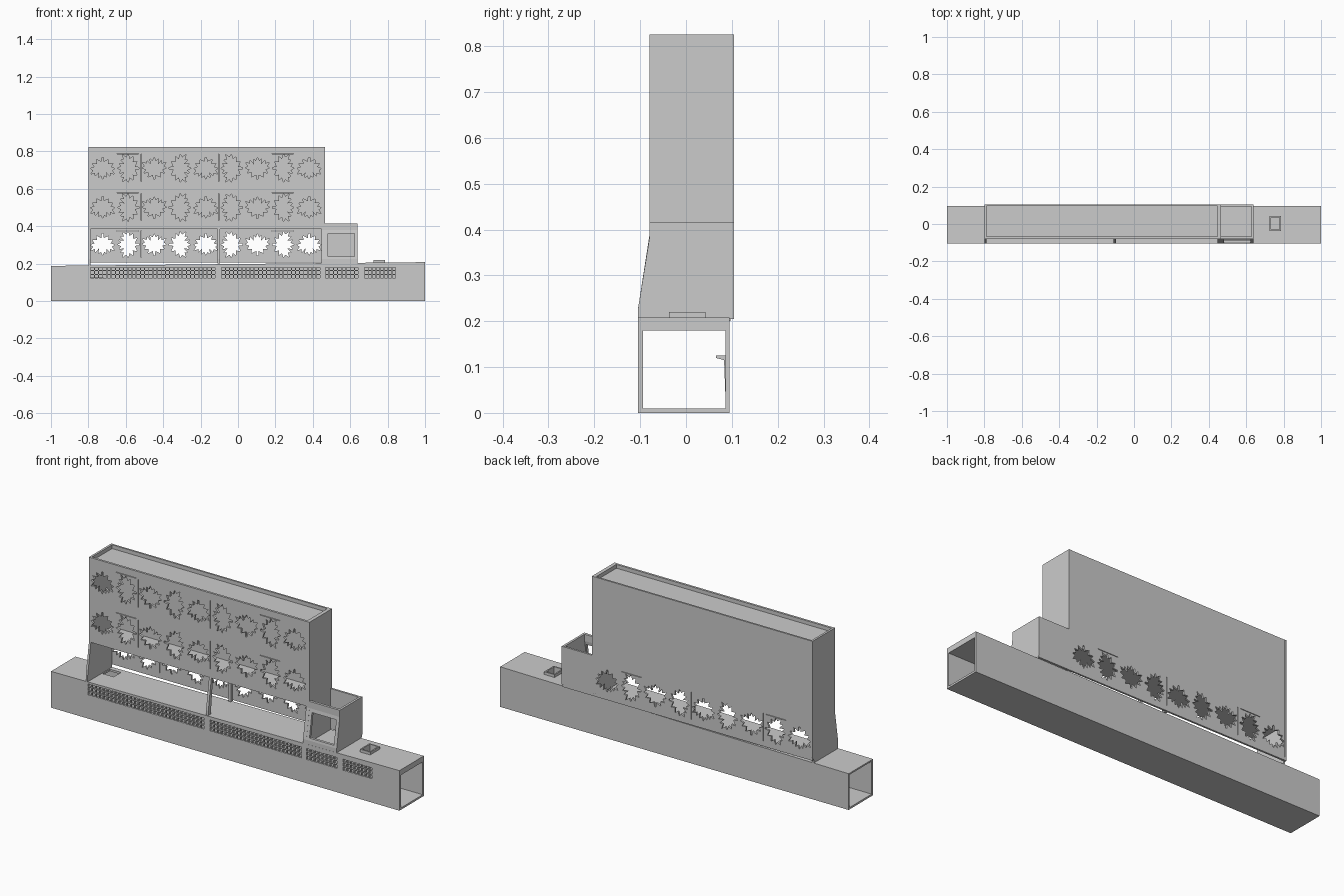
import bpy, bmesh, math

if "Cube" in bpy.data.objects:
    bpy.data.objects.remove(bpy.data.objects["Cube"])


def rect(x0, x1, y0, y1):
    return [(x0, y0), (x1, y0), (x1, y1), (x0, y1)]


def slab(name, outline, holes, lo, hi, plane, bend=None):
    """Flat plate with holes, drawn in a plane and extruded from lo to hi."""
    cu = bpy.data.curves.new(name, 'CURVE')
    cu.dimensions = '2D'
    cu.fill_mode = 'BOTH'
    cu.extrude = (hi - lo) / 2
    for loop in [outline] + holes:
        sp = cu.splines.new('POLY')
        sp.points.add(len(loop) - 1)
        for p, (a, b) in zip(sp.points, loop):
            p.co = (a, b, 0, 1)
        sp.use_cyclic_u = True
    tmp = bpy.data.objects.new(name + "_outline", cu)
    bpy.context.collection.objects.link(tmp)
    dg = bpy.context.evaluated_depsgraph_get()
    me = bpy.data.meshes.new_from_object(tmp.evaluated_get(dg))
    bpy.data.objects.remove(tmp)
    bm = bmesh.new()
    bm.from_mesh(me)
    bmesh.ops.remove_doubles(bm, verts=bm.verts, dist=0.00005)
    mid = (lo + hi) / 2
    for v in bm.verts:
        x, y, z = v.co
        v.co = {'XY': (x, y, mid + z), 'XZ': (x, mid - z, y), 'YZ': (mid + z, x, y)}[plane]
        if bend:
            bend(v.co)
    bmesh.ops.recalc_face_normals(bm, faces=bm.faces)
    bm.to_mesh(me)
    bm.free()
    me.name = name
    for p in me.polygons:
        p.use_smooth = False
    ob = bpy.data.objects.new(name, me)
    bpy.context.collection.objects.link(ob)
    return ob


# Leaf cutout: half outline mirrored, turned a quarter per column
HALF = [(0, 1), (.14, .66), (.34, .86), (.3, .36), (.6, .72), (.62, .42), (.98, .55),
        (.78, .2), (1, .02), (.66, -.12), (.84, -.42), (.46, -.4), (.5, -.8), (.1, -.6), (.06, -1)]
LEAF = HALF + [(-x, y) for x, y in reversed(HALF[1:])]


def leaf(cx, cz, turn, scale):
    a = turn * math.pi / 2
    sx, sz = (1, 1) if turn % 2 == 0 else (1, 1.15 * scale)
    pts = []
    for u, v in LEAF:
        u, v = u * .065, v * .058
        pts.append((cx + (u * math.cos(a) - v * math.sin(a)) * sx,
                    cz + (u * math.sin(a) + v * math.cos(a)) * sz))
    return pts


def leaf_row(cz, scale=1):
    holes = []
    for i in range(9):
        cx = -.724 + i * .138
        holes.append(leaf(cx, cz, (2, 1, 0, 3)[i % 4], scale))
        if i in (2, 5):      # slit beside the panel
            holes.append(rect(cx - .0705, cx - .0675, cz - .07, cz + .075))
        if i in (1, 7):      # slit above the panel
            holes.append(rect(cx - .06, cx + .055, cz + .0765 * scale, cz + .0795 * scale))
    return holes


# Base hall: open-ended tube with gridded window strips
def roof_z(x):
    return .198 + .01 * x


cells = []
for x0, x1 in ((-.79, -.12), (-.09, .44), (.465, .645), (.675, .845)):
    n = round((x1 - x0) / .022)
    w = (x1 - x0) / n
    for i in range(n):
        for j in range(3):
            z = .121 + j * .0215
            cells.append(rect(x0 + i * w + .0025, x0 + (i + 1) * w - .0025, z + .0025, z + .019))
side = [(-1, 0), (1, 0), (1, roof_z(1)), (-1, roof_z(-1))]
slab("base_front_wall", side, cells, -.105, -.094, 'XZ')
slab("base_back_wall", side, [], .086, .095, 'XZ')
slab("base_floor", rect(-1, 1, -.1045, .0945), [], 0, .01, 'XY')


def slope(co):
    if co.z > .2:
        co.z = roof_z(co.x)


slab("base_roof", rect(-1, 1, -.1045, .0945),
     [rect(-.785, -.72, .01, .07), rect(.732, .778, -.03, .035)], .18, .21, 'XY', slope)
slab("skylight_curb", rect(.725, .785, -.037, .042), [rect(.732, .778, -.03, .035)], .2, .22, 'XY')
slab("inner_stair", [(.087, .01), (.083, .115), (.065, .12), (.065, .125), (.087, .125)], [],
     -.79, -.72, 'YZ')

# Tower: flared side walls, front screen, rear wall, slabs
flare = [(-.105, .19), (-.105, .225), (-.08, .38), (-.08, .825), (.105, .825), (.105, .22), (.095, .205), (.095, .19)]
slab("tower_left_wall", flare, [], -.8, -.789, 'YZ')
slab("tower_right_wall", flare, [], .447, .466, 'YZ')
slab("tower_front_screen", rect(-.799, .465, .385, .8245), leaf_row(.71) + leaf_row(.5), -.0795, -.068, 'XZ')
slab("tower_back_wall", rect(-.799, .465, .205, .8245), leaf_row(.302, .93), .095, .1045, 'XZ')
slab("tower_floor", rect(-.795, .46, -.079, .1), [], .385, .4, 'XY')
slab("tower_roof", rect(-.795, .46, -.075, .1), [], .79, .805, 'XY')

# Slim posts in the open gallery
slab("front_post", [(-.105, .2), (-.105, .225), (-.08, .386), (-.066, .386), (-.085, .2)], [],
     -.11, -.097, 'YZ')
slab("rear_post", rect(.08, .097, .2, .386), [], -.11, -.097, 'YZ')


# Annex: open-topped box with a leaning front frame
def lean(co):
    if co.z < .38:
        co.y -= min((.38 - co.z) / .155, 1) * .025


slab("annex_front_frame",
     [(.46, .2), (.639, .2), (.639, .225), (.639, .38), (.639, .4145), (.46, .4145), (.46, .38), (.46, .225)],
     [rect(.482, .622, .237, .362)], -.0795, -.066, 'XZ', lean)
slab("annex_right_wall",
     [(-.105, .2), (-.105, .225), (-.08, .38), (-.08, .415), (.105, .415), (.105, .22), (.095, .205)],
     [], .628, .64, 'YZ')
slab("annex_back_wall", rect(.46, .639, .205, .4145), [], .094, .1045, 'XZ')
